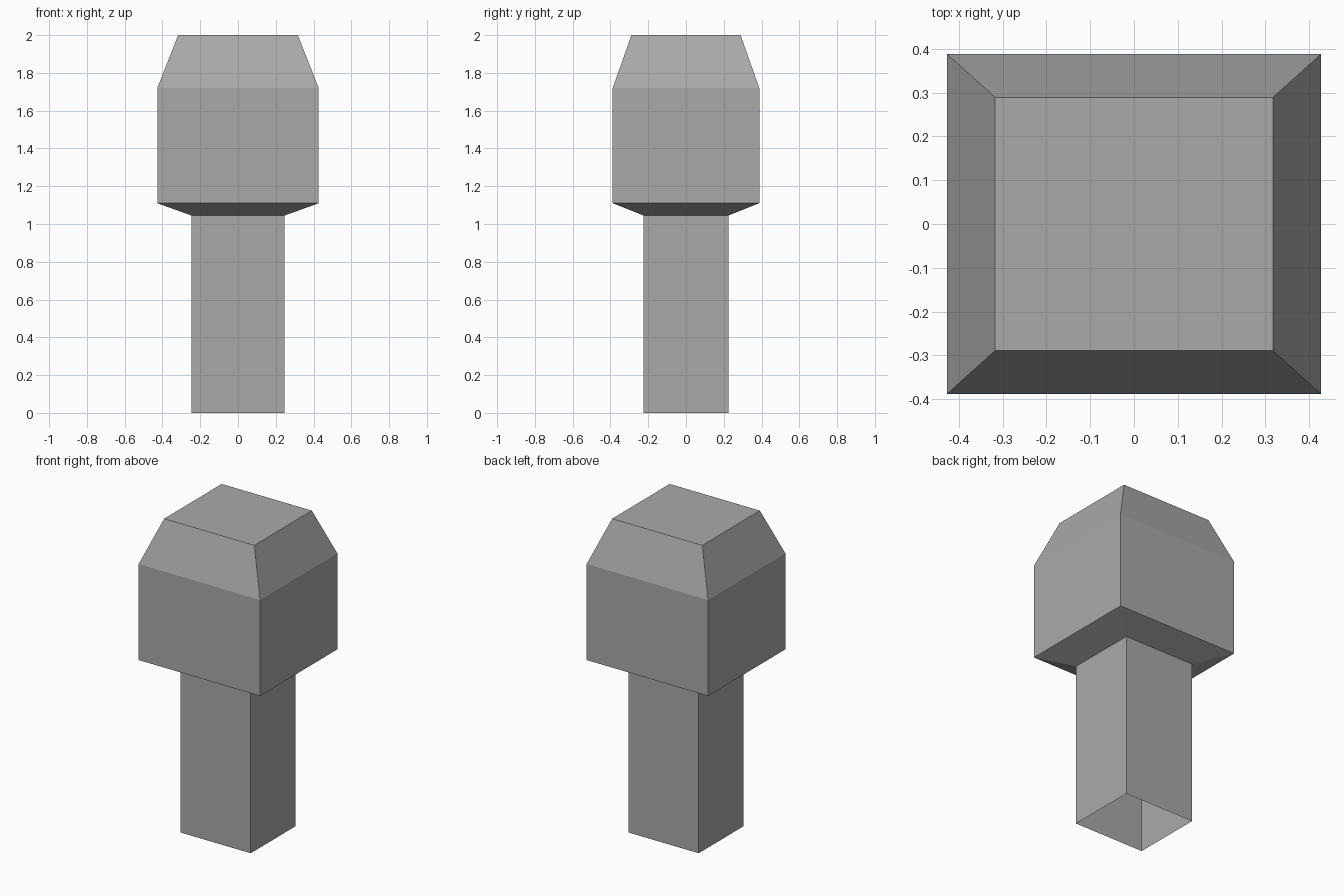
import bpy
import bmesh

if "Cube" in bpy.data.objects:
    bpy.data.objects.remove(bpy.data.objects["Cube"], do_unlink=True)

grey = bpy.data.materials.new("mid grey")
grey.use_nodes = True
colour = (0.4, 0.4, 0.4, 1)
grey.diffuse_color = colour
grey.node_tree.nodes["Principled BSDF"].inputs["Base Color"].default_value = colour


def loft(name, sections, cap_top):
    """Skin a stack of rectangles given as (half width, half depth, height)."""
    bm = bmesh.new()
    rings = [[bm.verts.new((sx * w, sy * d, z))
              for sx, sy in ((-1, -1), (1, -1), (1, 1), (-1, 1))]
             for w, d, z in sections]
    for low, high in zip(rings, rings[1:]):
        for i in range(4):
            j = (i + 1) % 4
            bm.faces.new((low[i], low[j], high[j], high[i]))
    if cap_top:
        bm.faces.new(rings[-1])
    mesh = bpy.data.meshes.new(name)
    bm.to_mesh(mesh)
    bm.free()
    mesh.materials.append(grey)
    obj = bpy.data.objects.new(name, mesh)
    bpy.context.collection.objects.link(obj)
    return obj


# Hollow post, open at the foot
stem = (0.247, 0.225)
neck = 1.045
loft("post", [(*stem, 0), (*stem, neck)], cap_top=False)

# Head: flared underside, straight walls, sloped shoulders, flat top
wide = (0.427, 0.388)
loft("head", [(*stem, neck), (*wide, 1.11), (*wide, 1.72), (0.317, 0.289, 2)],
     cap_top=True)
